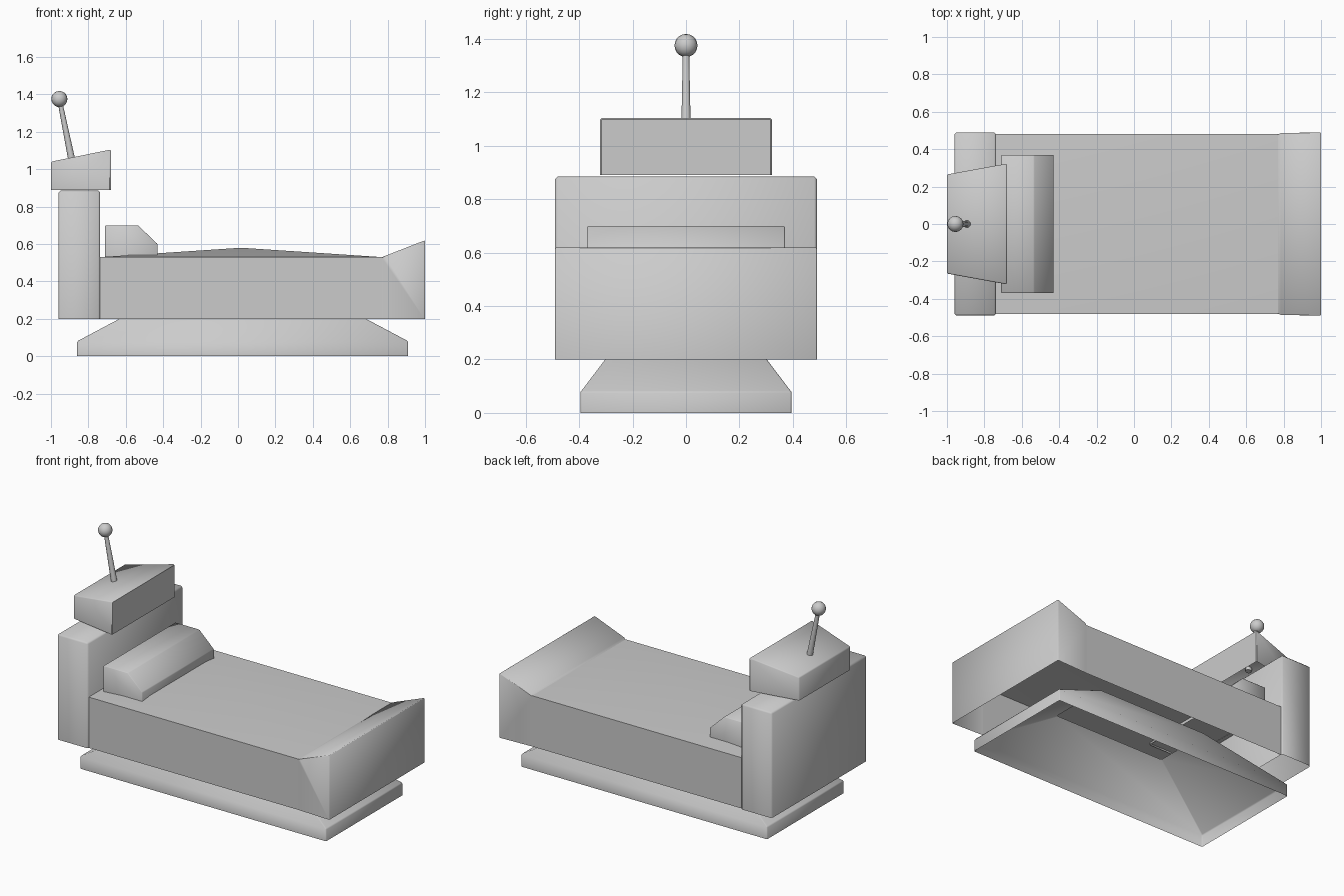
import bpy, bmesh, math
from mathutils import Vector

cube = bpy.data.objects.get("Cube")
if cube:
    bpy.data.objects.remove(cube, do_unlink=True)

grey = bpy.data.materials.new("plain_grey")
grey.use_nodes = True
colour = (0.6, 0.6, 0.6, 1)
grey.diffuse_color = colour
grey.node_tree.nodes["Principled BSDF"].inputs["Base Color"].default_value = colour


def finish(name, bm, bevel=0.0):
    """Soften hard edges, then make a smooth shaded object."""
    bmesh.ops.recalc_face_normals(bm, faces=bm.faces)
    if bevel:
        hard = [e for e in bm.edges
                if len(e.link_faces) == 2 and e.calc_face_angle() > math.radians(40)]
        bmesh.ops.bevel(bm, geom=hard, offset=bevel, segments=1, affect='EDGES')
    mesh = bpy.data.meshes.new(name)
    bm.to_mesh(mesh)
    bm.free()
    mesh.materials.append(grey)
    obj = bpy.data.objects.new(name, mesh)
    bpy.context.collection.objects.link(obj)
    bpy.ops.object.select_all(action='DESELECT')
    obj.select_set(True)
    bpy.context.view_layer.objects.active = obj
    bpy.ops.object.shade_smooth_by_angle(angle=math.radians(50))
    return obj


def shell(profile, half_width, skip=()):
    """Sweep an open x-z profile across y, with side walls and an open bottom."""
    bm = bmesh.new()
    sides = [[bm.verts.new((x, s * half_width(x), z)) for x, z in profile] for s in (-1, 1)]
    near, far = sides
    for i in range(len(profile) - 1):
        if i not in skip:
            bm.faces.new((near[i], near[i + 1], far[i + 1], far[i]))
    for side in sides:
        bm.faces.new(side)
    return bm


# Headboard
bm = shell([(-0.96, 0.2), (-0.96, 0.885), (-0.737, 0.885), (-0.737, 0.2)], lambda x: 0.49)
finish("headboard", bm, 0.01)

# Mattress, with its top raised in the middle
bm = shell([(-0.737, 0.2), (-0.737, 0.53), (0.77, 0.53), (0.77, 0.2)],
           lambda x: 0.48, skip=(0, 2))
top = next(f for f in bm.faces if all(v.co.z > 0.5 for v in f.verts))
centre = bmesh.ops.poke(bm, faces=[top])["verts"][0]
centre.co.z = 0.58
finish("mattress", bm)

# Footboard, flaring up to the end
bm = shell([(0.77, 0.2), (0.77, 0.53), (0.785, 0.536), (1, 0.62), (1, 0.2)],
           lambda x: 0.48 if x < 0.78 else 0.49, skip=(0,))
finish("footboard", bm, 0.004)

# Pillow with a sloping front
bm = shell([(-0.71, 0.53), (-0.71, 0.7), (-0.535, 0.7), (-0.43, 0.6), (-0.43, 0.53)],
           lambda x: 0.37)
finish("pillow", bm, 0.004)

# Wedge shaped head box, wider towards the foot of the bed
bm = shell([(-1, 0.89), (-1, 1.04), (-0.68, 1.105), (-0.68, 0.89)],
           lambda x: 0.265 + (x + 1) * 0.18)
finish("head_box", bm, 0.006)

# Hollow plinth: upright rim, then slopes closing in under the mattress
bm = bmesh.new()
rings = []
for x0, x1, y, z in ((-0.86, 0.91, 0.395, 0), (-0.86, 0.91, 0.395, 0.08),
                     (-0.38, 0.43, 0.2, 0.335)):
    rings.append([bm.verts.new(p) for p in
                  ((x0, -y, z), (x1, -y, z), (x1, y, z), (x0, y, z))])
for low, high in zip(rings, rings[1:]):
    for i in range(4):
        j = (i + 1) % 4
        bm.faces.new((low[i], low[j], high[j], high[i]))
finish("plinth", bm, 0.006)

# Leaning lever with a ball on its end
foot, tip = Vector((-0.887, 0, 1.04)), Vector((-0.955, 0, 1.375))
bm = bmesh.new()
bmesh.ops.create_cone(bm, cap_ends=True, segments=10, radius1=0.019, radius2=0.012,
                      depth=(tip - foot).length)
rod = finish("lever_rod", bm)
rod.location = (foot + tip) / 2
rod.rotation_euler = (tip - foot).to_track_quat('Z', 'Y').to_euler()

bm = bmesh.new()
bmesh.ops.create_uvsphere(bm, u_segments=16, v_segments=10, radius=0.043)
ball = finish("lever_ball", bm)
ball.location = tip
